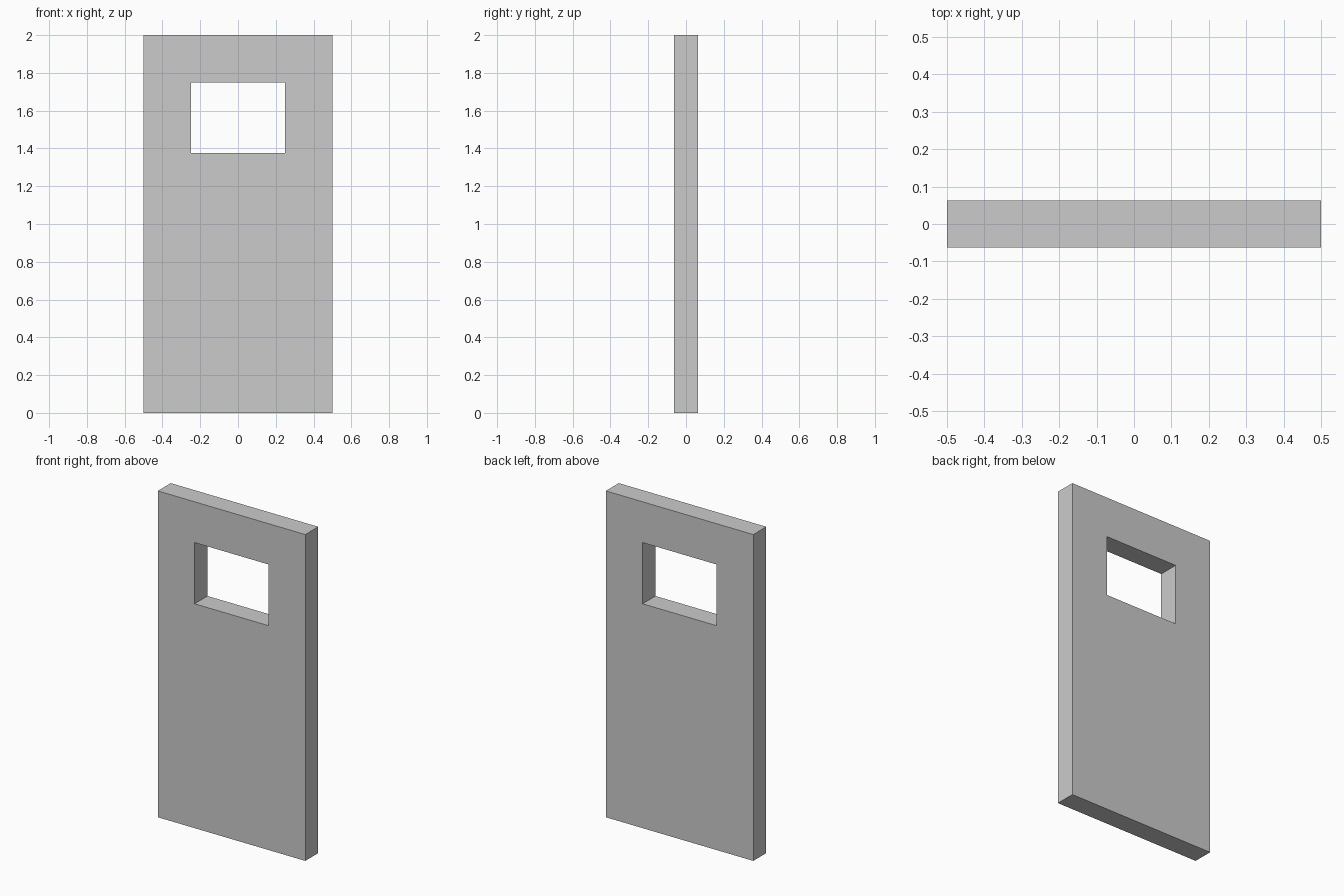
import bpy
import bmesh

if "Cube" in bpy.data.objects:
    bpy.data.objects.remove(bpy.data.objects["Cube"])

THICKNESS = 0.125


def rectangle(bm, half_width, bottom, top):
    """Corner vertices of a rectangle on the front plane, counter-clockwise from the front."""
    y = -THICKNESS / 2
    corners = [(-half_width, bottom), (half_width, bottom),
               (half_width, top), (-half_width, top)]
    return [bm.verts.new((x, y, z)) for x, z in corners]


# Door panel: a frame of quads around the window opening, extruded to thickness
bm = bmesh.new()
outer = rectangle(bm, 0.5, 0.0, 2.0)
window = rectangle(bm, 0.25, 1.375, 1.75)
for i in range(4):
    j = (i + 1) % 4
    bm.faces.new((outer[i], outer[j], window[j], window[i]))

back = bmesh.ops.extrude_face_region(bm, geom=bm.faces[:], use_keep_orig=True)
back_verts = [g for g in back["geom"] if isinstance(g, bmesh.types.BMVert)]
bmesh.ops.translate(bm, verts=back_verts, vec=(0, THICKNESS, 0))
bmesh.ops.recalc_face_normals(bm, faces=bm.faces[:])

mesh = bpy.data.meshes.new("door_panel")
bm.to_mesh(mesh)
bm.free()
bpy.context.collection.objects.link(bpy.data.objects.new("door_panel", mesh))
